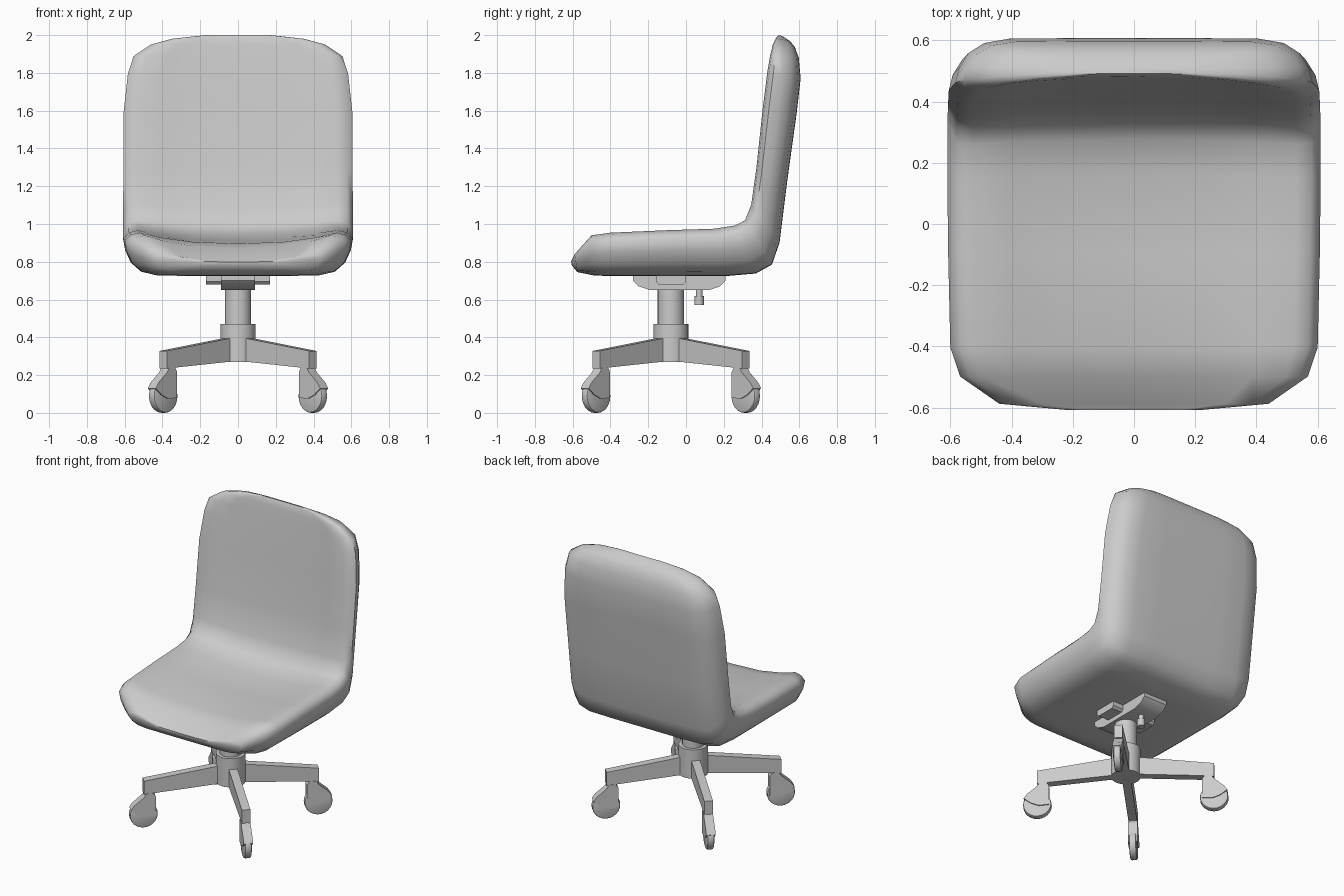
import bpy, bmesh, math
from mathutils import Matrix

if "Cube" in bpy.data.objects:
    bpy.data.objects.remove(bpy.data.objects["Cube"])

CY = -0.08  # y position of the central column


def finish(bm, name, angle=40):
    bmesh.ops.recalc_face_normals(bm, faces=bm.faces)
    mesh = bpy.data.meshes.new(name)
    bm.to_mesh(mesh)
    bm.free()
    ob = bpy.data.objects.new(name, mesh)
    bpy.context.collection.objects.link(ob)
    bpy.ops.object.select_all(action='DESELECT')
    ob.select_set(True)
    bpy.context.view_layer.objects.active = ob
    bpy.ops.object.shade_smooth_by_angle(angle=math.radians(angle))
    return ob


def prism(name, profile, width, turn, origin_y):
    """Extrude a (radial, z) profile sideways, then turn it about z."""
    bm = bmesh.new()
    a = [bm.verts.new((u, -width / 2, z)) for u, z in profile]
    b = [bm.verts.new((u, width / 2, z)) for u, z in profile]
    bm.faces.new(a)
    bm.faces.new(b[::-1])
    n = len(a)
    for i in range(n):
        bm.faces.new((a[i], b[i], b[(i + 1) % n], a[(i + 1) % n]))
    bm.transform(Matrix.Translation((0, origin_y, 0)) @ Matrix.Rotation(turn, 4, 'Z'))
    return finish(bm, name, 30)


def cylinder(name, r, z0, z1, y, seg=24):
    bm = bmesh.new()
    bmesh.ops.create_cone(bm, cap_ends=True, segments=seg, radius1=r, radius2=r, depth=z1 - z0,
                          matrix=Matrix.Translation((0, y, (z0 + z1) / 2)))
    return finish(bm, name)


# Upholstered shell: sections lofted along the L-shaped side profile
# inner y, inner z, outer y, outer z, half width, dish depth
stations = [
    (-.608, .803, -.605, .782, .22, .004),
    (-.59, .84, -.575, .745, .44, .03),
    (-.50, .94, -.49, .728, .568, .07),
    (-.40, .954, -.42, .725, .60, .058),
    (-.10, .967, -.10, .725, .607, .062),
    (.15, .975, .22, .725, .61, .055),
    (.26, .992, .37, .738, .61, .04),
    (.313, 1.02, .455, .785, .61, .03),
    (.345, 1.10, .495, .90, .608, .03),
    (.373, 1.30, .535, 1.22, .607, .03),
    (.405, 1.60, .585, 1.58, .605, .03),
    (.43, 1.80, .607, 1.77, .583, .028),
    (.445, 1.89, .597, 1.88, .553, .025),
    (.46, 1.953, .575, 1.94, .46, .018),
    (.475, 1.983, .55, 1.968, .35, .008),
    (.49, 2.0, .51, 1.995, .18, .002),
]
# width fraction, depth fraction (0 outside, 1 seating side), share of dish
half = [(0, 0, 0), (.4, 0, 0), (.70, .01, 0), (.84, .09, 0), (.93, .28, 0), (.98, .55, 0),
        (1, .82, 0), (.95, .95, 0), (.87, 1, 0), (.68, 1, .45), (.4, 1, .85), (0, 1, 1)]
section = half + [(-f, t, d) for f, t, d in half[-2:0:-1]]

bm = bmesh.new()
rings = []
for iy, iz, oy, oz, hw, dish in stations:
    thick = math.hypot(iy - oy, iz - oz)
    ring = []
    for f, t, d in section:
        k = t - d * dish / thick
        ring.append(bm.verts.new((f * hw, oy + (iy - oy) * k, oz + (iz - oz) * k)))
    rings.append(ring)
n = len(section)
for r0, r1 in zip(rings, rings[1:]):
    for i in range(n):
        j = (i + 1) % n
        bm.faces.new((r0[i], r0[j], r1[j], r1[i]))
bm.faces.new(rings[0])
bm.faces.new(rings[-1])
finish(bm, "seat_shell", 60)

# Tilt mechanism under the seat
prism("tilt_housing", [(-.28, .735), (-.28, .70), (-.25, .67), (-.19, .65), (.12, .65),
                       (.18, .67), (.21, .70), (.21, .735)], .18, math.pi / 2, 0)
prism("tilt_crossbar", [(-.16, .735), (-.16, .695), (-.145, .68), (-.015, .68), (0, .695),
                        (0, .735)], .34, math.pi / 2, 0)
cylinder("tension_stem", .018, .61, .66, .07, 12)
cylinder("tension_knob", .025, .57, .62, .07, 12)

# Column and hub
cylinder("gas_column", .07, .45, .66, CY)
cylinder("base_hub", .093, .27, .47, CY)

# Four diagonal legs, each with a caster
leg = [(.03, .27), (.10, .27), (.56, .235), (.56, .328), (.07, .397), (.03, .397)]
hood = [(.485, .08), (.485, .215), (.50, .24), (.545, .24), (.56, .215), (.625, .16),
        (.645, .13), (.60, .095), (.55, .075)]
for i in range(4):
    turn = math.radians(45 + 90 * i)
    prism(f"base_leg_{i + 1}", leg, .055, turn, CY)
    prism(f"caster_hood_{i + 1}", hood, .06, turn, CY)
    bm = bmesh.new()
    bmesh.ops.create_cone(bm, cap_ends=True, segments=24, radius1=.09, radius2=.09, depth=.045)
    rim = [e for e in bm.edges if any(len(f.verts) > 4 for f in e.link_faces)]
    bmesh.ops.bevel(bm, geom=rim, offset=.01, segments=2, affect='EDGES', profile=.5)
    bm.transform(Matrix.Translation((0, CY, 0)) @ Matrix.Rotation(turn, 4, 'Z')
                 @ Matrix.Translation((.56, 0, .09)) @ Matrix.Rotation(math.pi / 2, 4, 'X'))
    finish(bm, f"caster_wheel_{i + 1}")
